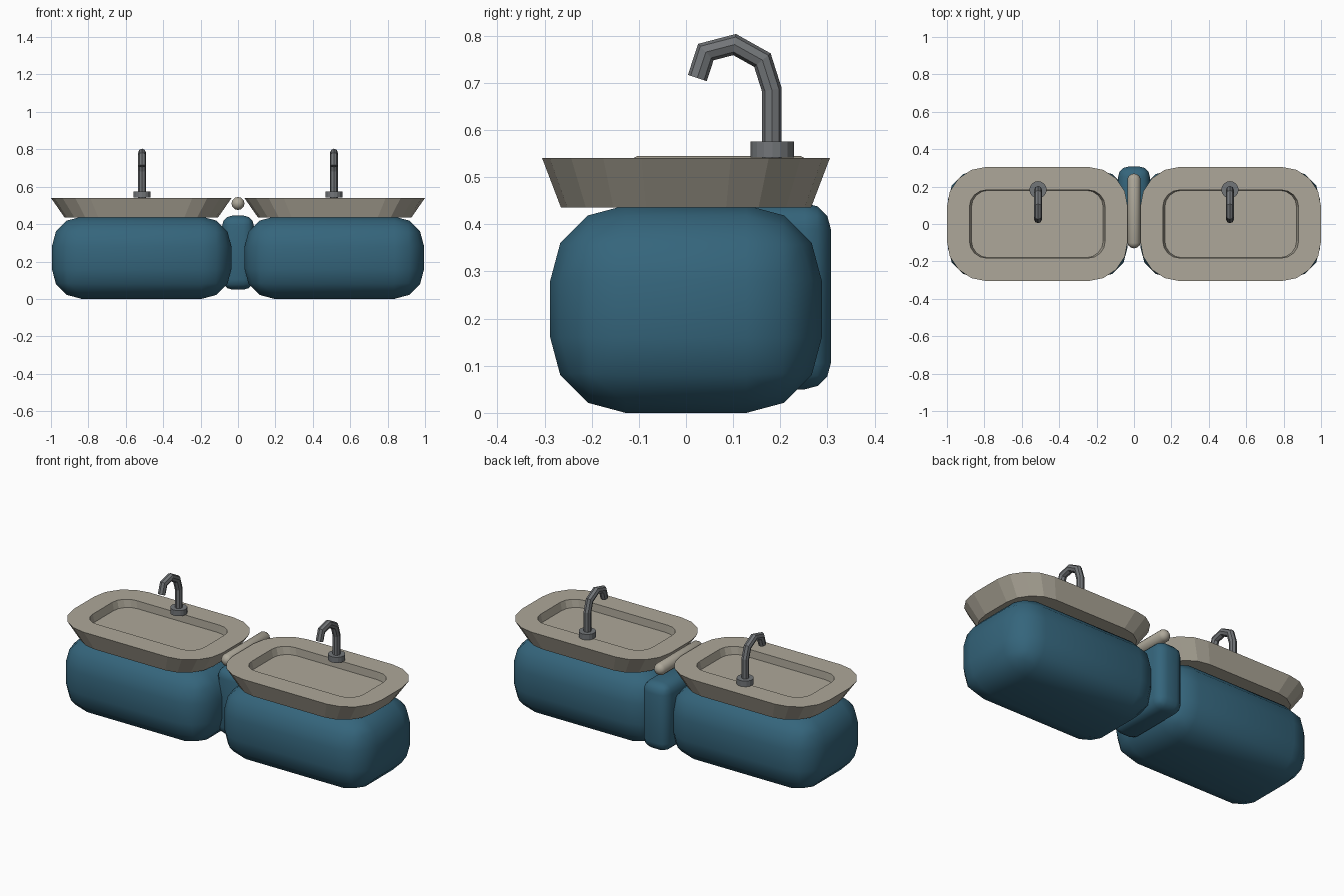
import bpy, bmesh, math
from mathutils import Matrix, Vector

if "Cube" in bpy.data.objects:
    bpy.data.objects.remove(bpy.data.objects["Cube"])


def material(name, rgb):
    m = bpy.data.materials.new(name)
    m.diffuse_color = (*rgb, 1)
    m.use_nodes = True
    m.node_tree.nodes["Principled BSDF"].inputs["Base Color"].default_value = m.diffuse_color
    return m


BLUE = material("blue_paint", (0.035, 0.13, 0.20))
STONE = material("warm_stone", (0.42, 0.39, 0.32))
METAL = material("dark_metal", (0.17, 0.18, 0.19))


def finish(name, bm, mat, smooth=False):
    bmesh.ops.recalc_face_normals(bm, faces=bm.faces)
    me = bpy.data.meshes.new(name)
    bm.to_mesh(me)
    bm.free()
    me.materials.append(mat)
    if smooth:
        me.shade_smooth()
    ob = bpy.data.objects.new(name, me)
    bpy.context.collection.objects.link(ob)
    return ob


def rounded_box(name, lo, hi, radius, mat):
    lo, hi = Vector(lo), Vector(hi)
    bm = bmesh.new()
    bmesh.ops.create_cube(bm, size=1)
    for v in bm.verts:
        v.co = (lo + hi) / 2 + v.co * (hi - lo)
    bmesh.ops.bevel(bm, geom=bm.edges[:], offset=radius, segments=3,
                    profile=0.5, affect='EDGES')
    return finish(name, bm, mat, True)


def rounded_ring(bm, cx, hx, hy, r, z, steps=4):
    ring = []
    for q, (sx, sy) in enumerate([(1, 1), (-1, 1), (-1, -1), (1, -1)]):
        for i in range(steps + 1):
            a = math.pi / 2 * (q + i / steps)
            ring.append(bm.verts.new((cx + sx * (hx - r) + r * math.cos(a),
                                      sy * (hy - r) + r * math.sin(a), z)))
    return ring


def basin(name, cx):
    # Flared outside, flat rim, shallow recess
    bm = bmesh.new()
    specs = [(0.41, 0.265, 0.18, 0.435), (0.483, 0.305, 0.21, 0.54),
             (0.363, 0.182, 0.09, 0.54), (0.352, 0.18, 0.09, 0.495)]
    rings = [rounded_ring(bm, cx, *s) for s in specs]
    for a, b in zip(rings, rings[1:]):
        for i in range(len(a)):
            j = (i + 1) % len(a)
            bm.faces.new((a[i], a[j], b[j], b[i]))
    bm.faces.new(rings[0])
    bm.faces.new(rings[-1])
    finish(name, bm, STONE)


def faucet(side, x):
    # Round base plate
    bm = bmesh.new()
    bmesh.ops.create_cone(bm, cap_ends=True, segments=16, radius1=0.046,
                          radius2=0.046, depth=0.033,
                          matrix=Matrix.Translation((x, 0.183, 0.5585)))
    finish(side + "_faucet_base", bm, METAL)
    # Eight-sided gooseneck spout
    path = [(0.182, 0.535), (0.182, 0.685), (0.162, 0.748),
            (0.103, 0.781), (0.042, 0.765), (0.024, 0.71)]
    bm = bmesh.new()
    pts = [Vector((x, y, z)) for y, z in path]
    rings = []
    for i, p in enumerate(pts):
        d1 = (p - pts[i - 1]).normalized() if i else None
        d2 = (pts[i + 1] - p).normalized() if i < len(pts) - 1 else d1
        d1 = d1 or d2
        t = (d1 + d2).normalized()
        n = Vector((0, -t.z, t.y)) / t.dot(d1)
        rings.append([bm.verts.new(p + 0.021 * (math.cos(a) * n + Vector((math.sin(a), 0, 0))))
                      for a in (k * math.pi / 4 for k in range(8))])
    for a, b in zip(rings, rings[1:]):
        for k in range(8):
            bm.faces.new((a[k], a[(k + 1) % 8], b[(k + 1) % 8], b[k]))
    bm.faces.new(rings[0])
    bm.faces.new(rings[-1])
    finish(side + "_faucet_spout", bm, METAL)


# Two matching sink units
for side, s in (("left", -1), ("right", 1)):
    cx = s * 0.515
    rounded_box(side + "_cabinet", (cx - 0.48, -0.288, 0), (cx + 0.48, 0.288, 0.44), 0.16, BLUE)
    basin(side + "_basin", s * 0.517)
    faucet(side, s * 0.513)

# Block joining the cabinets
rounded_box("middle_block", (-0.085, -0.10, 0.05), (0.085, 0.307, 0.445), 0.055, BLUE)

# Capsule bar between the basins
bm = bmesh.new()
bmesh.ops.create_uvsphere(bm, u_segments=12, v_segments=7, radius=0.036,
                          matrix=Matrix.Rotation(math.pi / 2, 4, 'X'))
for v in bm.verts:
    v.co += Vector((0, 0.07 + math.copysign(0.164, v.co.y), 0.51))
finish("joining_bar", bm, STONE, True)
